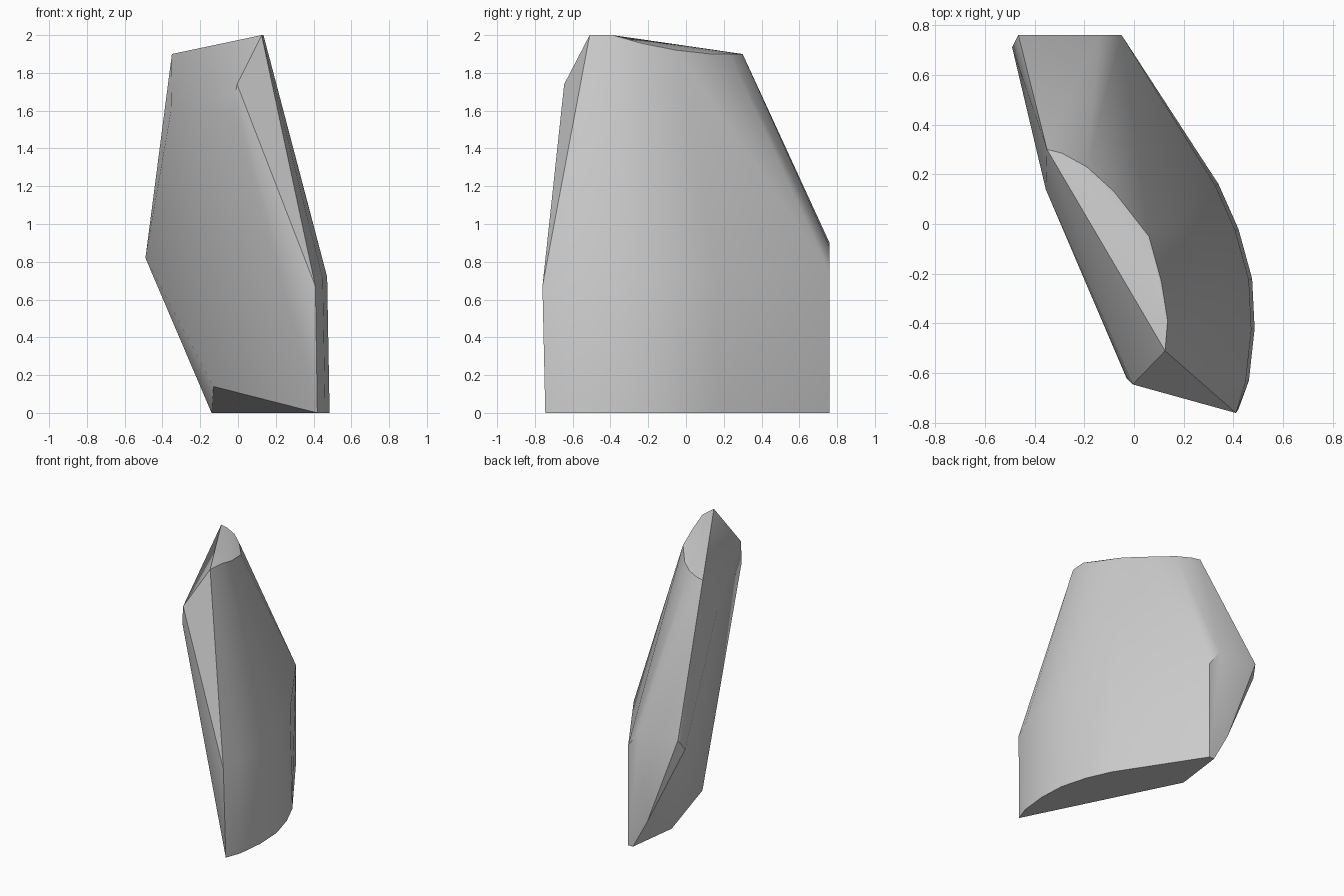
import bpy, bmesh, math

cube = bpy.data.objects.get("Cube")
if cube:
    bpy.data.objects.remove(cube, do_unlink=True)

# Plain grey stone
stone = bpy.data.materials.new("grey_stone")
stone.use_nodes = True
GREY = (0.6, 0.6, 0.6, 1)
stone.diffuse_color = GREY
stone.node_tree.nodes["Principled BSDF"].inputs["Base Color"].default_value = GREY

# Curved outer wall: plan outline of the base, front corner to back corner
base_arc = [(.42, -.745), (.462, -.63), (.485, -.42), (.475, -.22),
            (.42, -.02), (.34, .16), (-.05, .76)]
points = [(x, y, 0) for x, y in base_arc]

# Shoulder where the wall starts to lean inwards
for i, (x, y) in enumerate(base_arc[1:-1]):
    points.append((x - .013, y - .005, .71 + .01 * i))
points += [(.41, -.76, .67), (-.05, .76, .75)]

# Flat back facet and undercut foot
points += [(-.14, .76, .88), (-.465, .76, .9), (-.49, .71, .82),
           (-.21, .76, .22), (-.09, .76, 0), (-.14, .37, 0), (-.13, -.01, .14)]

# Bevelled front edge and inner face
points += [(-.355, .14, 1.6), (-.03, -.62, 1.6), (-.005, -.645, 1.74)]

# Sloping top with a rounded outer edge
points += [(-.35, .3, 1.9), (-.29, .285, 1.9), (-.19, .23, 1.9), (-.08, .13, 1.9),
           (0, .03, 1.905), (.06, -.05, 1.92), (.11, -.23, 1.955),
           (.135, -.39, 2), (.125, -.51, 2)]

# Wrap the corners in a faceted shell
bm = bmesh.new()
for p in points:
    bm.verts.new(p)
hull = bmesh.ops.convex_hull(bm, input=bm.verts[:])
spare = {v for v in hull["geom_interior"] + hull["geom_unused"]
         if isinstance(v, bmesh.types.BMVert)}
bmesh.ops.delete(bm, geom=list(spare), context="VERTS")
bmesh.ops.dissolve_limit(bm, angle_limit=math.radians(1),
                         verts=bm.verts[:], edges=bm.edges[:])
bmesh.ops.recalc_face_normals(bm, faces=bm.faces[:])
mesh = bpy.data.meshes.new("rock_shard")
bm.to_mesh(mesh)
bm.free()
mesh.materials.append(stone)
rock = bpy.data.objects.new("rock_shard", mesh)
bpy.context.collection.objects.link(rock)

# Soft shading across the curved wall, sharp ridges elsewhere
bpy.context.view_layer.objects.active = rock
rock.select_set(True)
bpy.ops.object.shade_smooth_by_angle(angle=math.radians(30))
